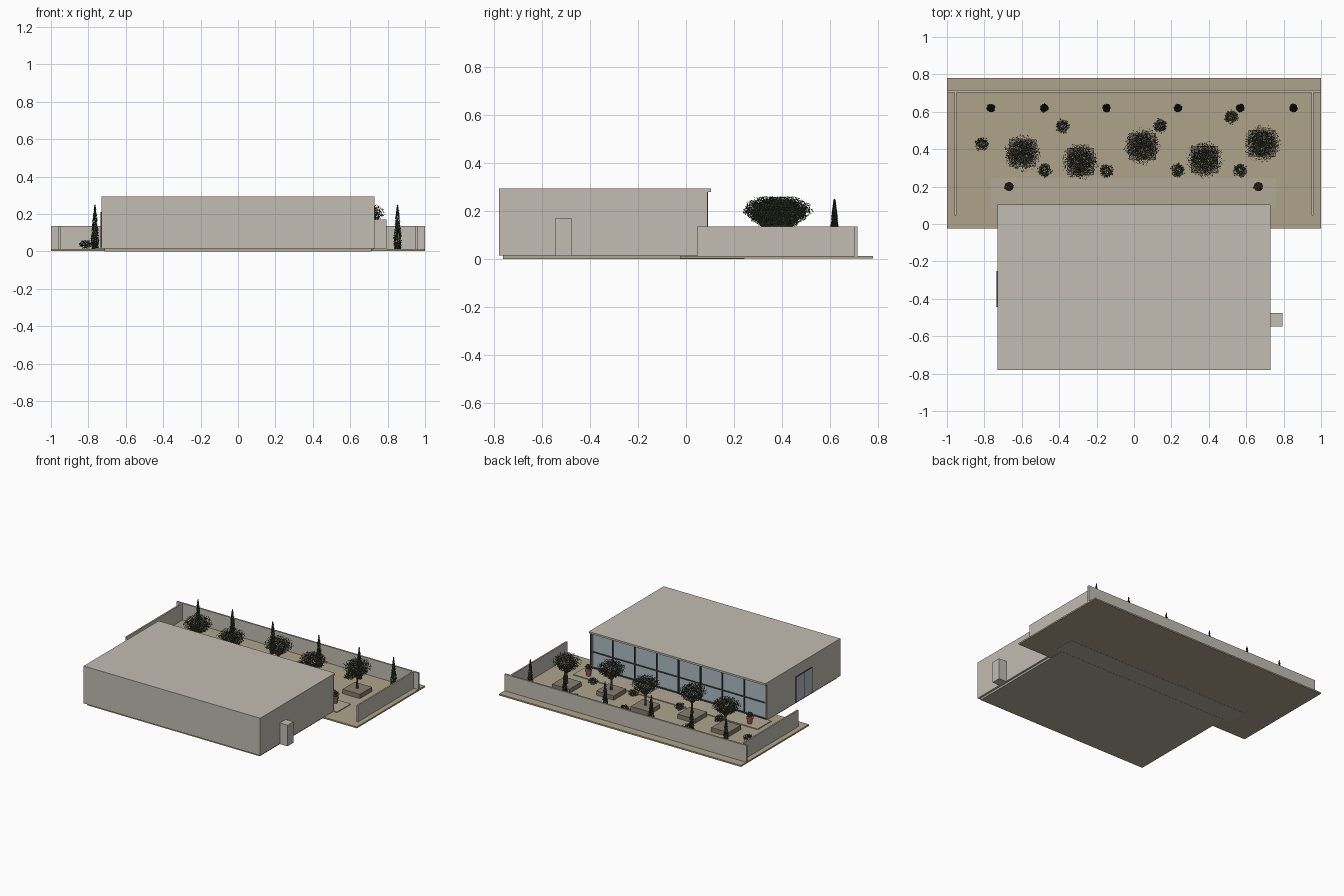
import bpy, bmesh, math, random
from mathutils import Vector, Matrix

if "Cube" in bpy.data.objects:
    bpy.data.objects.remove(bpy.data.objects["Cube"])

random.seed(4)


def mat(name, r, g, b):
    m = bpy.data.materials.new(name)
    m.diffuse_color = (r, g, b, 1)
    m.use_nodes = True
    m.node_tree.nodes["Principled BSDF"].inputs["Base Color"].default_value = m.diffuse_color
    return m


STONE = mat("pale_render", 0.54, 0.51, 0.45)
SAND = mat("sand", 0.43, 0.37, 0.26)
PAVE = mat("paving", 0.45, 0.40, 0.31)
BED = mat("bed_stone", 0.24, 0.21, 0.16)
GLASS = mat("glass", 0.42, 0.50, 0.55)
FRAME = mat("frame", 0.05, 0.05, 0.05)
BARK = mat("bark", 0.12, 0.09, 0.06)
LEAF = mat("olive_leaf", 0.07, 0.085, 0.05)
DARK = mat("cypress_leaf", 0.025, 0.045, 0.03)
CLAY = mat("terracotta", 0.36, 0.12, 0.07)


def finish(name, bm, m):
    me = bpy.data.meshes.new(name)
    bm.to_mesh(me)
    bm.free()
    me.materials.append(m)
    return me


def place(name, me, loc=(0, 0, 0), turn=0.0):
    ob = bpy.data.objects.new(name, me)
    ob.location = loc
    ob.rotation_euler.z = turn
    bpy.context.collection.objects.link(ob)
    return ob


def box(name, x0, x1, y0, y1, z0, z1, m):
    bm = bmesh.new()
    mx = Matrix.Translation(((x0 + x1) / 2, (y0 + y1) / 2, (z0 + z1) / 2))
    bmesh.ops.create_cube(bm, size=1, matrix=mx @ Matrix.Diagonal((x1 - x0, y1 - y0, z1 - z0, 1)))
    return place(name, finish(name, bm, m))


def limb(bm, a, b, r0, r1, sides=6):
    a, b = Vector(a), Vector(b)
    d = b - a
    mx = Matrix.Translation((a + b) / 2) @ d.to_track_quat('Z', 'Y').to_matrix().to_4x4()
    bmesh.ops.create_cone(bm, cap_ends=True, segments=sides, radius1=r0, radius2=r1,
                          depth=d.length, matrix=mx)


def rand_dir():
    z, a = random.uniform(-1, 1), random.uniform(0, math.tau)
    s = math.sqrt(1 - z * z)
    return Vector((s * math.cos(a), s * math.sin(a), z))


def leaves(name, count, size, point, m):
    """Cloud of small diamond leaves; point() gives each leaf position."""
    bm = bmesh.new()
    for _ in range(count):
        p, u = point(), rand_dir()
        v = u.cross(rand_dir()).normalized() * size * 0.3
        u *= size * 0.6
        bm.faces.new([bm.verts.new(p + q) for q in (-u, -v, u, v)])
    return finish(name, bm, m)


def blob(rx, rz, cz, taper=0.0):
    def point():
        d = rand_dir() * random.uniform(0.25, 1) ** 0.6 * random.uniform(0.85, 1.03)
        w = 1 + taper * min(d.z, 0)
        return Vector((d.x * rx * w, d.y * rx * w, cz + d.z * rz))
    return point


def spire():
    t = random.random() ** 1.4
    r = 0.026 * min(1, 0.65 + t * 1.5) * (1 - t) ** 0.75 * random.uniform(0.5, 1.05)
    a = random.uniform(0, math.tau)
    return Vector((r * math.cos(a), r * math.sin(a), 0.012 + 0.235 * t))


# ground, floor slab and terrace
box("garden_ground", -1, 1, -0.025, 0.78, 0.002, 0.013, SAND)
box("house_floor", -0.715, 0.715, -0.765, 0.09, 0, 0.02, PAVE)
box("terrace", -0.765, 0.76, 0.085, 0.245, 0.001, 0.019, PAVE)

# house shell, open to the garden
box("front_wall", -0.73, 0.73, -0.78, -0.76, 0.015, 0.285, STONE)
for s, side in ((-1, "left"), (1, "right")):
    xs = sorted((s * 0.71, s * 0.73))
    box(side + "_wall", *xs, -0.76, 0.088, 0.015, 0.285, STONE)
box("roof", -0.73, 0.73, -0.78, 0.105, 0.28, 0.294, STONE)
box("side_cabinet", 0.725, 0.793, -0.547, -0.477, 0.012, 0.17, STONE)

# glazed garden front with frame grid
box("garden_glazing", -0.71, 0.71, 0.076, 0.084, 0.02, 0.28, GLASS)
for i in range(9):
    x = -0.725 + 1.45 * i / 8
    box("mullion", x - 0.004, x + 0.004, 0.074, 0.092, 0.019, 0.28, FRAME)
for z in (0.023, 0.14, 0.276):
    box("transom", -0.725, 0.725, 0.075, 0.090, z - 0.004, z + 0.004, FRAME)

# double glass door in the left wall
for y in (-0.44, -0.345):
    box("side_door", -0.733, -0.728, y, y + 0.09, 0.024, 0.205, GLASS)
for y in (-0.445, -0.35, -0.255):
    box("door_frame", -0.735, -0.727, y, y + 0.005, 0.02, 0.21, FRAME)
box("door_head", -0.735, -0.727, -0.445, -0.25, 0.205, 0.21, FRAME)

# garden walls
box("back_garden_wall", -1, 1, 0.703, 0.716, 0.012, 0.137, STONE)
for s in (-1, 1):
    xs = sorted((s * 0.95, s * 0.961))
    box("side_garden_wall", *xs, 0.045, 0.704, 0.012, 0.137, STONE)

# olive trees in square raised beds
bm = bmesh.new()
limb(bm, (0, 0, 0.03), (0.004, 0, 0.125), 0.009, 0.006)
for i in range(7):
    a = math.tau * i / 7
    c, s = math.cos(a), math.sin(a)
    mid = (0.035 * c, 0.035 * s, 0.165)
    limb(bm, (0.004, 0, 0.115), mid, 0.004, 0.003, 5)
    for k in (-0.4, 0.4):
        limb(bm, mid, (0.07 * math.cos(a + k), 0.07 * math.sin(a + k), 0.21), 0.0025, 0.001, 4)
trunk = finish("tree_trunk", bm, BARK)
crown = leaves("tree_crown", 3000, 0.0075, blob(0.102, 0.068, 0.196, 0.5), LEAF)
for i, (x, y) in enumerate([(-0.597, 0.38), (-0.287, 0.335), (0.045, 0.415),
                            (0.378, 0.345), (0.685, 0.43)]):
    box("tree_bed", x - 0.072, x + 0.072, y - 0.072, y + 0.072, 0.012, 0.045, BED)
    place("tree_trunk", trunk, (x, y, 0), i * 1.3)
    place("tree_crown", crown, (x, y, 0), i * 1.3)

# cypresses along the back wall
cypress = leaves("cypress", 1300, 0.0085, spire, DARK)
bm = bmesh.new()
limb(bm, (0, 0, 0.012), (0, 0, 0.22), 0.005, 0.001)
stem = finish("cypress_stem", bm, BARK)
for i, x in enumerate((-0.765, -0.48, -0.147, 0.235, 0.568, 0.853)):
    place("cypress", cypress, (x, 0.62, 0), i)
    place("cypress_stem", stem, (x, 0.62, 0))

# low shrubs
shrub = leaves("shrub", 350, 0.0085, blob(0.04, 0.024, 0.038), LEAF)
for i, (x, y) in enumerate([(-0.813, 0.428), (-0.382, 0.524), (-0.478, 0.287), (-0.147, 0.283),
                            (0.14, 0.524), (0.235, 0.287), (0.568, 0.287), (0.52, 0.572)]):
    place("shrub", shrub, (x, y, 0), i)

# potted plants on the terrace
bm = bmesh.new()
limb(bm, (0, 0, 0.018), (0, 0, 0.055), 0.015, 0.021, 16)
limb(bm, (0, 0, 0.053), (0, 0, 0.062), 0.024, 0.024, 16)
pot = finish("clay_pot", bm, CLAY)
potted = leaves("pot_plant", 260, 0.0085, blob(0.028, 0.022, 0.082), LEAF)
for x in (-0.668, 0.665):
    place("clay_pot", pot, (x, 0.2, 0))
    place("pot_plant", potted, (x, 0.2, 0))
